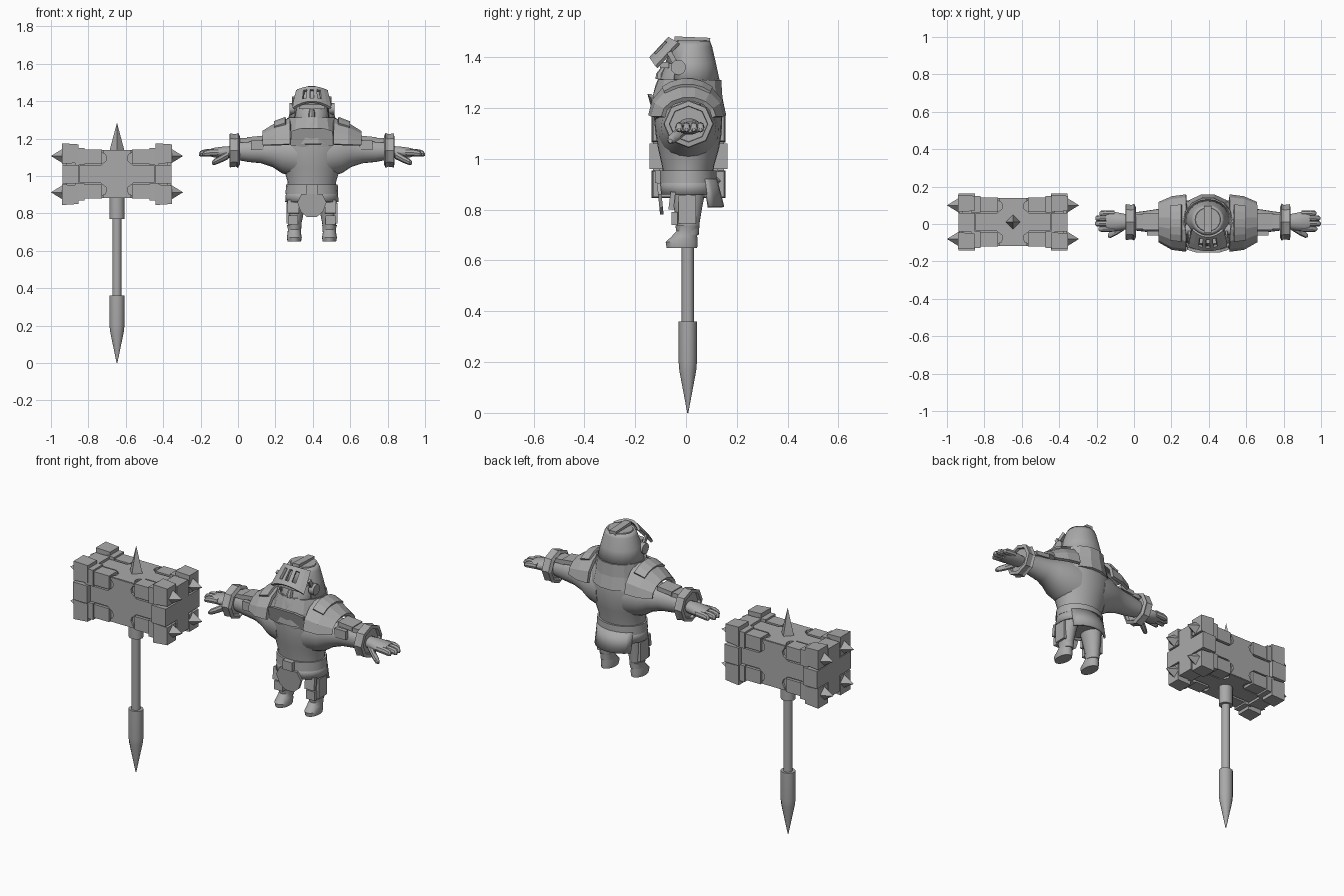
import bpy, bmesh, math
from mathutils import Vector, Matrix

grey = bpy.data.materials.new("stone_grey")
grey.diffuse_color = (0.4, 0.4, 0.4, 1)
smooth = []
CX = 0.395                      # figure centre line
H = Vector((-0.647, 0.01, 1.01))  # hammer head centre


def finish(name, bm, thick=0, soft=False, normals=True):
    if normals:
        bmesh.ops.recalc_face_normals(bm, faces=bm.faces)
    me = bpy.data.meshes.new(name)
    bm.to_mesh(me)
    bm.free()
    me.materials.append(grey)
    ob = bpy.data.objects.new(name, me)
    bpy.context.collection.objects.link(ob)
    if thick:
        m = ob.modifiers.new("thickness", 'SOLIDIFY')
        m.thickness, m.offset = thick, 0
    if soft:
        smooth.append(ob)
    return ob


def loft(name, secs, axis='Z', n=20, arc=None, thick=0, soft=True, s=1, ox=CX, skip=None):
    """Sections (t, u, v, ru, rv): ellipses stacked along z, or along x when axis is X."""
    bm = bmesh.new()
    rings = []
    a0, a1 = arc or (0, 360)
    count = n + 1 if arc else n
    for t, u, v, ru, rv in secs:
        ring = []
        for i in range(count):
            a = math.radians(a0 + (a1 - a0) * i / n)
            p, q = u + ru * math.cos(a), v + rv * math.sin(a)
            co = (ox + s * p, q, t) if axis == 'Z' else (ox + s * t, p, q)
            ring.append(bm.verts.new(co))
        rings.append(ring)
    for r0, r1 in zip(rings, rings[1:]):
        for i in range(n):
            j = (i + 1) % count
            f = bm.faces.new((r0[i], r0[j], r1[j], r1[i]))
            if skip and skip(f.calc_center_median()):
                bm.faces.remove(f)
    if not arc and not thick:
        bm.faces.new(rings[0])
        bm.faces.new(rings[-1])
    return finish(name, bm, thick, soft)


def box(name, c, h, rot=None, taper=(1, 1), axis=2):
    """Box from centre and half sizes; taper scales the + end of the given axis."""
    bm = bmesh.new()
    bmesh.ops.create_cube(bm, size=2)
    for v in bm.verts:
        if v.co[axis] > 0:
            k = 0
            for i in range(3):
                if i != axis:
                    v.co[i] *= taper[k]
                    k += 1
        v.co = Vector([v.co[i] * h[i] for i in range(3)])
        if rot:
            v.co = rot @ v.co
        v.co += Vector(c)
    return finish(name, bm)


def prism(name, pts, place, depth):
    """Extrude a 2D outline; place maps (a, b, d) to space."""
    bm = bmesh.new()
    lo = [bm.verts.new(place(a, b, 0)) for a, b in pts]
    hi = [bm.verts.new(place(a, b, depth)) for a, b in pts]
    bm.faces.new(lo)
    bm.faces.new(hi)
    for i in range(len(pts)):
        j = (i + 1) % len(pts)
        bm.faces.new((lo[i], lo[j], hi[j], hi[i]))
    return finish(name, bm)


def spike(name, base, direction, r, length, sides=4):
    bm = bmesh.new()
    bmesh.ops.create_cone(bm, segments=sides, radius1=r, radius2=0, depth=length, cap_ends=True)
    q = Vector((0, 0, 1)).rotation_difference(Vector(direction)).to_matrix().to_4x4()
    bm.transform(Matrix.Translation(Vector(base) + Vector(direction) * length / 2) @ q)
    return finish(name, bm)


# ---------- hammer ----------
box("hammer_core", H, (0.27, 0.115, 0.115))
quarter = [(0.2, 0.045), (0.09, 0.045), (0.06, 0.07), (0.055, 0.09), (0.075, 0.125)]
cross = quarter + [(-a, b) for a, b in reversed(quarter)]
cross += [(-a, -b) for a, b in quarter] + [(a, -b) for a, b in reversed(quarter)]
for k in range(4):
    R = Matrix.Rotation(k * math.pi / 2, 3, 'X')
    prism("hammer_cross_plate", cross, lambda a, b, d: H + R @ Vector((a, b, 0.11 + d)), 0.018)
for sx in (-1, 1):
    box("hammer_end_band", H + Vector((sx * 0.247, 0, 0)), (0.045, 0.153, 0.05))
    box("hammer_end_band", H + Vector((sx * 0.247, 0, 0)), (0.045, 0.05, 0.14))
    for sy in (-1, 1):
        for sz in (-1, 1):
            box("hammer_edge_block", H + Vector((sx * 0.14, sy * 0.093, sz * 0.093)), (0.06, 0.038, 0.038))
            box("hammer_step_block", H + Vector((sx * 0.2, sy * 0.095, sz * 0.095)), (0.025, 0.044, 0.046))
            c = H + Vector((sx * 0.25, sy * 0.1, sz * 0.11))
            box("hammer_corner", c, (0.043, 0.045, 0.055), taper=(0.9, 0.9), axis=0)
            spike("hammer_side_spike", H + Vector((sx * 0.285, sy * 0.09, sz * 0.097)), (sx, 0, 0), 0.042, 0.068)
spike("hammer_top_spike", H + Vector((0, 0, 0.125)), (0, 0, 1), 0.04, 0.15)
loft("hammer_collar", [(0.77, 0, 0.007, 0.04, 0.036), (0.9, 0, 0.007, 0.04, 0.036)], n=12, ox=H.x)
loft("hammer_shaft", [(0.34, 0, 0.007, 0.024, 0.024), (0.79, 0, 0.007, 0.024, 0.024)], n=12, ox=H.x)
loft("hammer_grip", [(0, 0, 0.007, 0.002, 0.002), (0.165, 0, 0.007, 0.036, 0.033),
                     (0.2, 0, 0.007, 0.04, 0.036), (0.36, 0, 0.007, 0.04, 0.036)], n=12, ox=H.x)

# ---------- torso, belt and skirt ----------
loft("torso", [(0.86, 0, 0.01, 0.115, 0.085), (0.93, 0, 0.008, 0.128, 0.098), (0.97, 0, 0.008, 0.13, 0.102),
               (1.04, 0, 0.01, 0.15, 0.12), (1.1, 0, 0.01, 0.175, 0.13), (1.17, 0, 0.008, 0.19, 0.135),
               (1.23, 0, 0.005, 0.165, 0.13), (1.3, 0, 0.005, 0.1, 0.1)], n=28)
loft("belt", [(0.905, 0, 0.008, 0.141, 0.113), (0.955, 0, 0.008, 0.138, 0.112)], n=20)
box("buckle", (CX, -0.11, 0.93), (0.03, 0.012, 0.025))
loft("skirt_sides", [(0.86, 0, 0.01, 0.137, 0.112), (0.92, 0, 0.01, 0.132, 0.106)], thick=0.012)
loft("skirt_back", [(0.81, 0, 0.015, 0.135, 0.13), (0.92, 0, 0.01, 0.133, 0.107)], arc=(35, 145), n=8, thick=0.012)
flap = [(-0.055, 0.905), (-0.078, 0.86), (-0.06, 0.81), (-0.025, 0.78),
        (0.025, 0.78), (0.06, 0.81), (0.078, 0.86), (0.055, 0.905)]
prism("front_flap", flap, lambda a, b, d: Vector((CX + a, -0.1 + (0.9 - b) * 0.1 - d, b)), 0.014)

# ---------- neck guard and bib ----------
loft("neck_guard", [(1.17, 0, 0.01, 0.15, 0.145), (1.24, 0, 0.005, 0.138, 0.135), (1.31, 0, 0.015, 0.125, 0.12)],
     n=14, thick=0.014, soft=False)
bib = [(-0.065, 1.255), (-0.11, 1.24), (-0.115, 1.165), (-0.05, 1.155),
       (0.05, 1.155), (0.115, 1.165), (0.11, 1.24), (0.065, 1.255)]
prism("bib", bib, lambda a, b, d: Vector((CX + a, -0.118 - (b - 1.15) * 0.3 + abs(a) * 0.2 - d, b)), 0.015)

# ---------- head and helmet ----------
loft("face", [(1.24, 0, -0.04, 0.07, 0.075), (1.29, 0, -0.025, 0.09, 0.085), (1.34, 0, -0.01, 0.09, 0.085),
              (1.4, 0, 0, 0.08, 0.07)])
loft("nose", [(1.315, 0, -0.098, 0.018, 0.022), (1.335, 0, -0.098, 0.017, 0.02), (1.365, 0, -0.08, 0.01, 0.014)], n=8)
loft("beard", [(1.21, 0, -0.1, 0.04, 0.03), (1.25, 0, -0.085, 0.065, 0.045), (1.29, 0, -0.075, 0.07, 0.045),
               (1.315, 0, -0.07, 0.06, 0.04)], n=12)
box("brow", (CX, -0.085, 1.37), (0.07, 0.018, 0.012))
loft("helmet", [(1.3, 0, 0.018, 0.122, 0.11), (1.375, 0, 0.018, 0.103, 0.094),
                (1.44, 0, 0.022, 0.083, 0.075), (1.462, 0, 0.023, 0.07, 0.066)],
     thick=0.012, skip=lambda c: c.z < 1.36 and c.y < -0.05)
loft("helmet_cap", [(1.44, 0, 0.022, 0.08, 0.072), (1.465, 0, 0.024, 0.066, 0.062)])
box("crest", (CX, 0.025, 1.463), (0.02, 0.07, 0.016), Matrix.Rotation(-0.04, 3, 'X'))

# visor: bowed plate with three open slits
bm = bmesh.new()
xs = [-0.1, -0.075, -0.05, -0.03, -0.01, 0.01, 0.03, 0.05, 0.075, 0.1]
grid = []
for r, v in enumerate([0, 0.025, 0.088, 0.11]):
    row = []
    for x in xs:
        k = (x / 0.1) ** 2
        vv = v - (0.02 * k if r == 0 else 0)
        row.append(bm.verts.new((CX + x * (1 - 1.8 * v), -0.14 + 0.68 * vv + 0.037 * k,
                                 1.395 + 0.73 * vv - 0.02 * k)))
    grid.append(row)
for r in range(3):
    for c in range(9):
        if not (r == 1 and c in (2, 4, 6)):
            bm.faces.new((grid[r][c], grid[r][c + 1], grid[r + 1][c + 1], grid[r + 1][c]))
finish("visor", bm, 0.014)

# ---------- paired parts ----------
for s in (-1, 1):
    def sx(x):
        return CX + s * x
    loft("visor_hinge", [(0.09, -0.03, 1.36, 0.03, 0.03), (0.12, -0.03, 1.36, 0.03, 0.03)], 'X', 12, s=s)
    box("visor_strut", (sx(0.1), -0.05, 1.39), (0.006, 0.01, 0.035), Matrix.Rotation(0.5, 3, 'X'))
    # shoulder armour
    loft("shoulder_pad", [(0.115, 0.005, 1.17, 0.145, 0.135), (0.19, 0.005, 1.165, 0.135, 0.115),
                          (0.26, 0.01, 1.165, 0.1, 0.07)], 'X', 7, (0, 180), 0.018, False, s)
    loft("shoulder_trim", [(0.14, 0.005, 1.17, 0.15, 0.14), (0.2, 0.005, 1.165, 0.138, 0.122)],
         'X', 5, (50, 130), 0.016, False, s)
    # arm with upper plates
    loft("arm", [(0.08, 0.01, 1.12, 0.12, 0.13), (0.16, 0.01, 1.125, 0.108, 0.11), (0.21, 0.012, 1.13, 0.085, 0.082),
                 (0.27, 0.014, 1.135, 0.066, 0.067), (0.34, 0.014, 1.135, 0.055, 0.06),
                 (0.42, 0.014, 1.135, 0.045, 0.045)], 'X', s=s)
    box("arm_plate", (sx(0.3), 0.014, 1.2), (0.045, 0.045, 0.012), Matrix.Rotation(s * 0.1, 3, 'Y'))
    box("arm_plate", (sx(0.365), 0.014, 1.19), (0.03, 0.04, 0.012))
    box("arm_front_plate", (sx(0.29), -0.05, 1.165), (0.035, 0.012, 0.025))
    # bracer ring
    loft("bracer", [(0.39, 0.01, 1.137, 0.09, 0.085), (0.405, 0.01, 1.137, 0.082, 0.077),
                    (0.44, 0.01, 1.137, 0.086, 0.081)], 'X', 8, None, 0.02, False, s)
    loft("bracer_lining", [(0.4, 0.01, 1.137, 0.076, 0.071), (0.425, 0.01, 1.137, 0.076, 0.071)], 'X', 8, soft=False, s=s)
    # hand
    loft("palm", [(0.41, 0.012, 1.13, 0.035, 0.03), (0.46, 0.012, 1.127, 0.045, 0.033),
                  (0.52, 0.015, 1.125, 0.054, 0.027), (0.545, 0.015, 1.125, 0.048, 0.02)], 'X', 14, s=s)
    for y, tip in ((-0.027, 0.585), (0.002, 0.604), (0.031, 0.602), (0.057, 0.58)):
        loft("finger", [(0.5, y, 1.127, 0.014, 0.018), (tip - 0.03, y, 1.124, 0.016, 0.019),
                        (tip - 0.008, y, 1.119, 0.014, 0.015), (tip, y, 1.115, 0.006, 0.007)], 'X', 8, s=s)
    loft("thumb", [(0.445, -0.012, 1.115, 0.02, 0.024), (0.49, -0.04, 1.09, 0.02, 0.02),
                   (0.522, -0.058, 1.075, 0.017, 0.017), (0.535, -0.062, 1.07, 0.008, 0.008)], 'X', 8, s=s)
    # leg, boot and plates
    loft("leg", [(0.7, 0.092, 0.008, 0.034, 0.042), (0.75, 0.092, 0.008, 0.037, 0.046),
                 (0.81, 0.088, 0.008, 0.046, 0.056), (0.91, 0.075, 0.008, 0.055, 0.075)], s=s)
    loft("boot", [(0.65, 0.094, -0.016, 0.036, 0.06), (0.672, 0.094, -0.017, 0.04, 0.063),
                  (0.695, 0.094, -0.006, 0.036, 0.05), (0.715, 0.094, 0.004, 0.034, 0.042),
                  (0.738, 0.094, 0.006, 0.04, 0.048)], s=s)
    box("thigh_plate", (sx(0.1), -0.055, 0.835), (0.03, 0.01, 0.035), Matrix.Rotation(-0.12, 3, 'X'))
    box("knee_plate", (sx(0.1), -0.046, 0.765), (0.027, 0.012, 0.025))
    box("outer_leg_plate", (sx(0.128), 0.005, 0.8), (0.009, 0.035, 0.055))

bpy.ops.object.select_all(action='DESELECT')
for ob in smooth:
    ob.select_set(True)
bpy.context.view_layer.objects.active = smooth[0]
bpy.ops.object.shade_smooth_by_angle(angle=math.radians(35))
